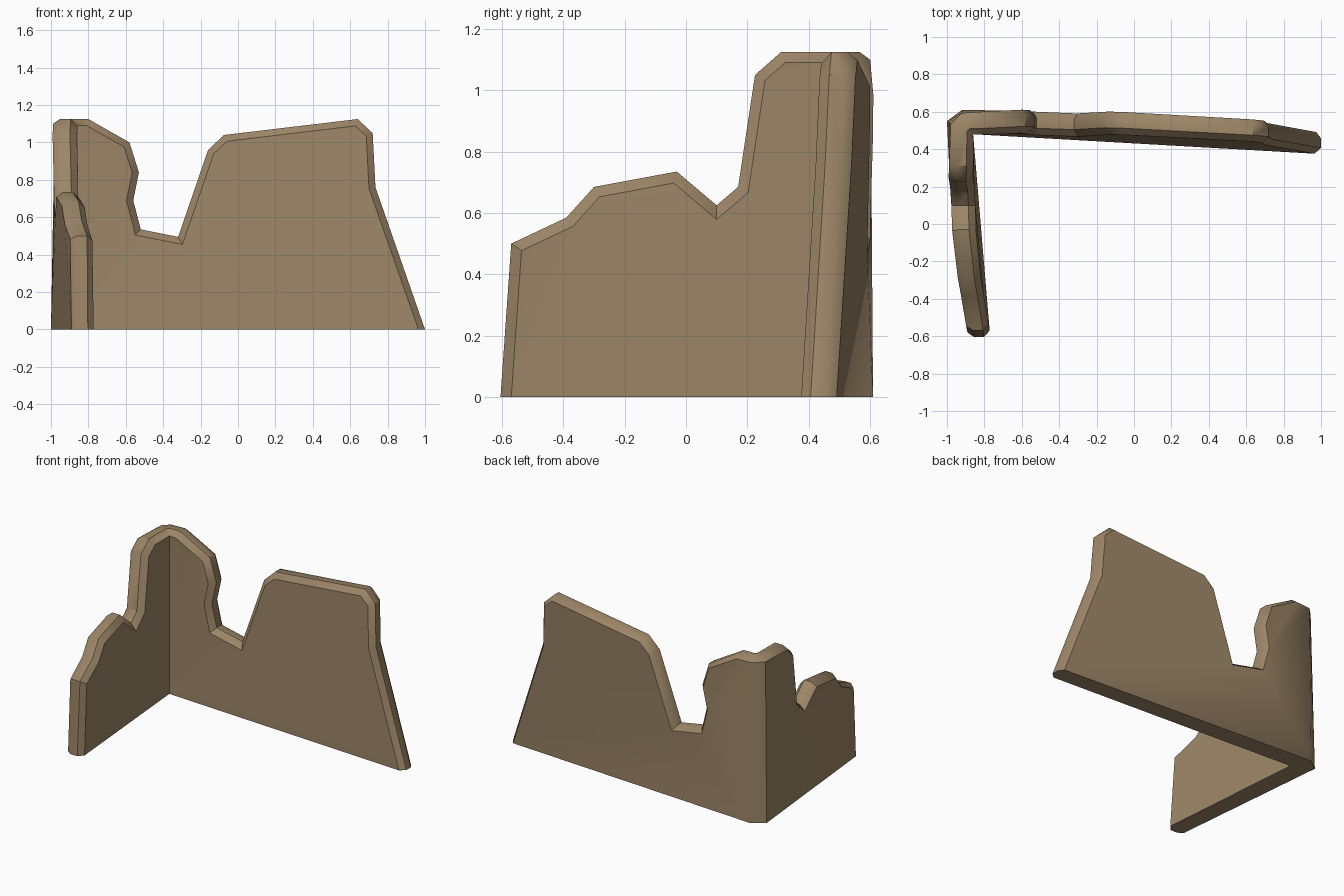
import bpy, bmesh
from mathutils import Vector

if "Cube" in bpy.data.objects:
    bpy.data.objects.remove(bpy.data.objects["Cube"])

# Broken top outlines: side wall as (y, z), back wall as (x, z)
SIDE = [(-0.605, 0), (-0.57, 0.5), (-0.39, 0.585), (-0.3, 0.685), (-0.03, 0.735),
        (0.1, 0.625), (0.17, 0.685), (0.225, 1.05), (0.31, 1.125), (0.55, 1.125)]
BACK = [(-0.92, 1.125), (-0.8, 1.125), (-0.58, 1.0), (-0.53, 0.84), (-0.56, 0.69),
        (-0.52, 0.535), (-0.32, 0.495), (-0.16, 0.96), (-0.075, 1.04),
        (0.64, 1.125), (0.72, 1.05), (0.735, 0.76), (1.0, 0)]
# Unrolled outline: distance along the L, height
OUT = [Vector(p) for p in SIDE] + [Vector((x + 1.57, z)) for x, z in BACK]
C1, C2, N = len(SIDE) - 1, len(SIDE), len(OUT)


def inset(i, d):
    """Outline point i moved inwards by d."""
    p = OUT[i]
    if i in (0, N - 1):
        return p + Vector((d if i == 0 else -d, 0))
    a, b = (p - OUT[i - 1]).normalized(), (OUT[i + 1] - p).normalized()
    na, nb = Vector((a.y, -a.x)), Vector((b.y, -b.x))
    return p + (na + nb) * d / max(1 + na.dot(nb), 0.4)


def lerp(a, b, t):
    return a + (b - a) * t


def place(s, z, depth, side):
    """Point on the wall: depth 0 is the inner face, 1 the outer face."""
    if side:
        yi, yo = min(s, 0.48), min(s, 0.55)
        t = min(max((0.48 - s) / 1.07, 0), 1)
        shift = 0.018 * z * (1 - t) - 0.2 * z * t * (1 - t)
        inner = Vector((lerp(-0.86, -0.77, t) + shift * (t > 0), yi, z))
        outer = Vector((-1 + (0.55 - yo) * 0.097 + shift, yo - 0.015 * z * (s >= 0.54), z))
    else:
        x = s - 1.57
        t = min(max((x + 0.92) / 0.5, 0), 1)
        shift = lerp(-0.015, 0.042, t) * z
        xi = max(x, -0.86)
        inner = Vector((xi, 0.48 - 0.057 * (xi + 0.86) + max(shift, 0), z))
        outer = Vector((x, 0.61 - 0.0625 * (x + 0.92) + shift, z))
    return lerp(inner, outer, depth)


# L-shaped wall: four rings of the outline, chamfered on both faces
bm = bmesh.new()
rings = []
for depth, d in ((0, 0.035), (0.28, 0), (0.72, 0), (1, 0.025)):
    ring = []
    for i in range(N):
        s, z = inset(i, d)
        if i == C1:
            s = 0.55
        if i == C2:
            s = 0.65
        ring.append(bm.verts.new(place(s, z, depth, i <= C1)))
    rings.append(ring)
for r0, r1 in zip(rings, rings[1:]):
    for i in range(N - 1):
        bm.faces.new((r0[i], r0[i + 1], r1[i + 1], r1[i]))

# Inner and outer faces, corner facet and underside
inner, outer = rings[0], rings[3]
ib = bm.verts.new((-0.86, 0.48, 0))
o1 = bm.verts.new((-1, 0.55, 0))
o2 = bm.verts.new((-0.92, 0.61, 0))
bm.faces.new(inner[:C2] + [ib])
bm.faces.new(inner[C2:] + [ib])
bm.faces.new(outer[:C2] + [o1])
bm.faces.new(outer[C2:] + [o2])
bm.faces.new((outer[C1], outer[C2], o2, o1))
bm.faces.new([r[0] for r in rings] + [o1, o2] + [r[-1] for r in reversed(rings)] + [ib])
bmesh.ops.remove_doubles(bm, verts=bm.verts, dist=0.004)
bmesh.ops.triangulate(bm, faces=[f for f in bm.faces if len(f.verts) > 3])
bmesh.ops.recalc_face_normals(bm, faces=bm.faces)

mesh = bpy.data.meshes.new("ruined_corner_wall")
bm.to_mesh(mesh)
bm.free()
wall = bpy.data.objects.new("ruined_corner_wall", mesh)
bpy.context.collection.objects.link(wall)

mat = bpy.data.materials.new("sandy_brown_stone")
mat.diffuse_color = (0.33, 0.235, 0.135, 1)
mat.use_nodes = True
mat.node_tree.nodes["Principled BSDF"].inputs["Base Color"].default_value = mat.diffuse_color
mesh.materials.append(mat)

bpy.context.view_layer.objects.active = wall
wall.select_set(True)
bpy.ops.object.shade_smooth_by_angle(angle=0.7)
